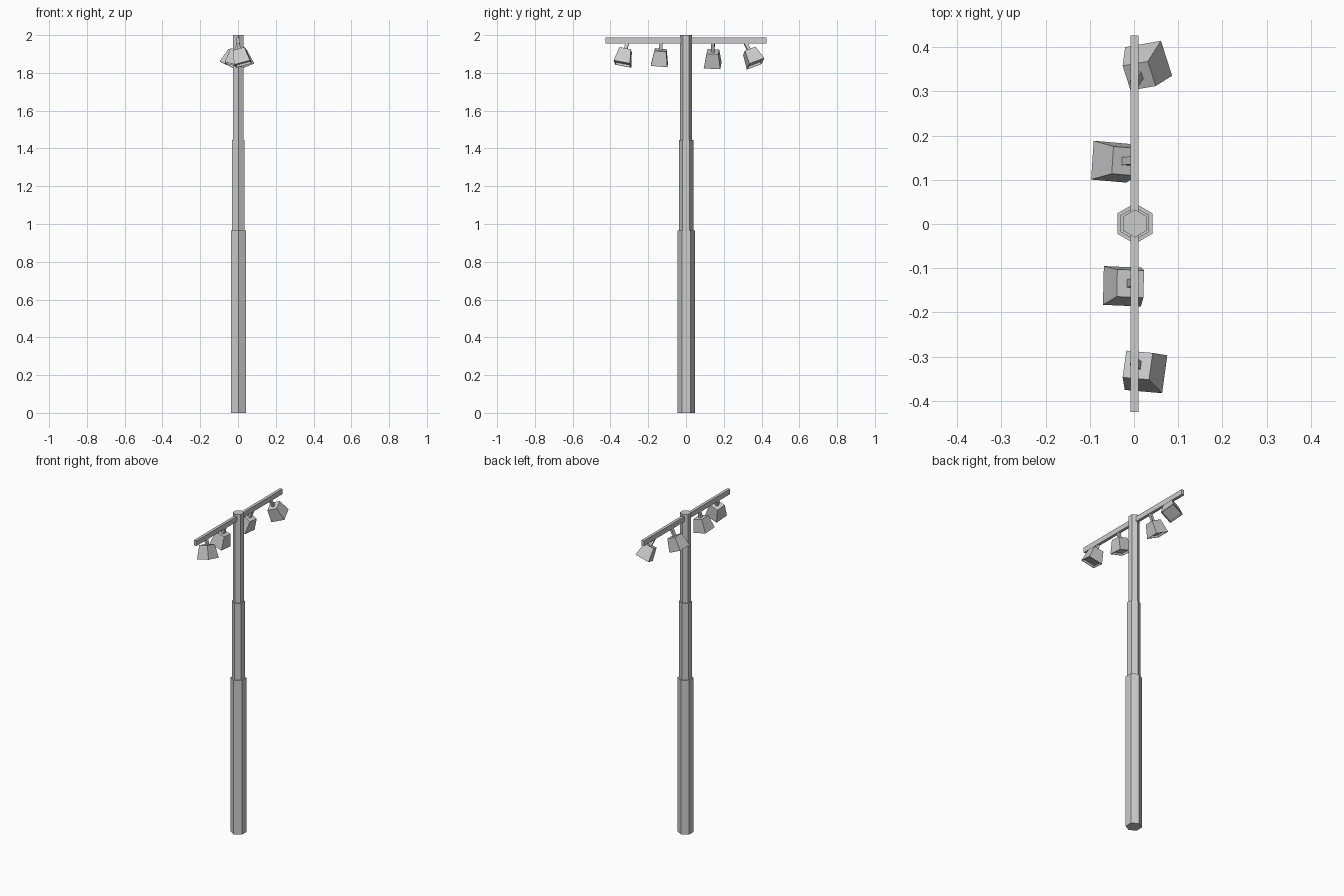
import bpy, bmesh
from math import radians
from mathutils import Matrix, Vector

if "Cube" in bpy.data.objects:
    bpy.data.objects.remove(bpy.data.objects["Cube"])


def add_object(name, bm, matrix=Matrix()):
    bmesh.ops.recalc_face_normals(bm, faces=bm.faces)
    mesh = bpy.data.meshes.new(name)
    bm.to_mesh(mesh)
    bm.free()
    ob = bpy.data.objects.new(name, mesh)
    ob.matrix_world = matrix
    bpy.context.collection.objects.link(ob)
    return ob


def box(name, size, center, matrix=Matrix()):
    bm = bmesh.new()
    bmesh.ops.create_cube(bm, size=1)
    bmesh.ops.scale(bm, vec=size, verts=bm.verts)
    bmesh.ops.translate(bm, vec=center, verts=bm.verts)
    return add_object(name, bm, matrix)


def pole_section(name, radius, z0, z1):
    bpy.ops.mesh.primitive_cylinder_add(vertices=6, radius=radius, depth=z1 - z0,
                                        location=(0.002, 0.001, (z0 + z1) / 2))
    bpy.context.object.name = name


# stepped hexagonal pole
pole_section("pole_lower", 0.046, 0.0, 0.965)
pole_section("pole_middle", 0.0375, 0.965, 1.445)
pole_section("pole_upper", 0.0315, 1.445, 2.0)

# crossbar
box("crossbar", (0.018, 0.852, 0.032), (0.001, 0.001, 1.971))


# tilted lamp: stem hanging from the bar, flared hood with recessed underside
def lamp(index, y, roll, tilt, yaw, stem):
    m = (Matrix.Translation((0, y, 1.956)) @ Matrix.Rotation(radians(yaw), 4, 'Z')
         @ Matrix.Rotation(radians(tilt), 4, 'Y') @ Matrix.Rotation(radians(roll), 4, 'X'))
    box(f"lamp_stem_{index}", (0.015, 0.018, stem + 0.006), (0, 0, -stem / 2), m)

    bm = bmesh.new()
    bmesh.ops.create_cube(bm, size=1)
    for v in bm.verts:
        width = 0.062 if v.co.z > 0 else 0.088
        v.co = Vector((v.co.x * width, v.co.y * width, v.co.z * 0.08 - 0.04 - stem))
    bm.normal_update()
    bottom = min(bm.faces, key=lambda f: f.calc_center_median().z)
    bmesh.ops.inset_individual(bm, faces=[bottom], thickness=0.006)
    lens = bmesh.ops.extrude_discrete_faces(bm, faces=[bottom])["faces"][0]
    bmesh.ops.translate(bm, vec=(0, 0, 0.012), verts=lens.verts)
    add_object(f"lamp_hood_{index}", bm, m)


lamp(1, -0.312, -11, -15, -5, 0.035)
lamp(2, -0.132, -5, 13, -2.5, 0.036)
lamp(3, 0.143, -3, 25, -5, 0.048)
lamp(4, 0.317, 21, -21, 10, 0.044)
